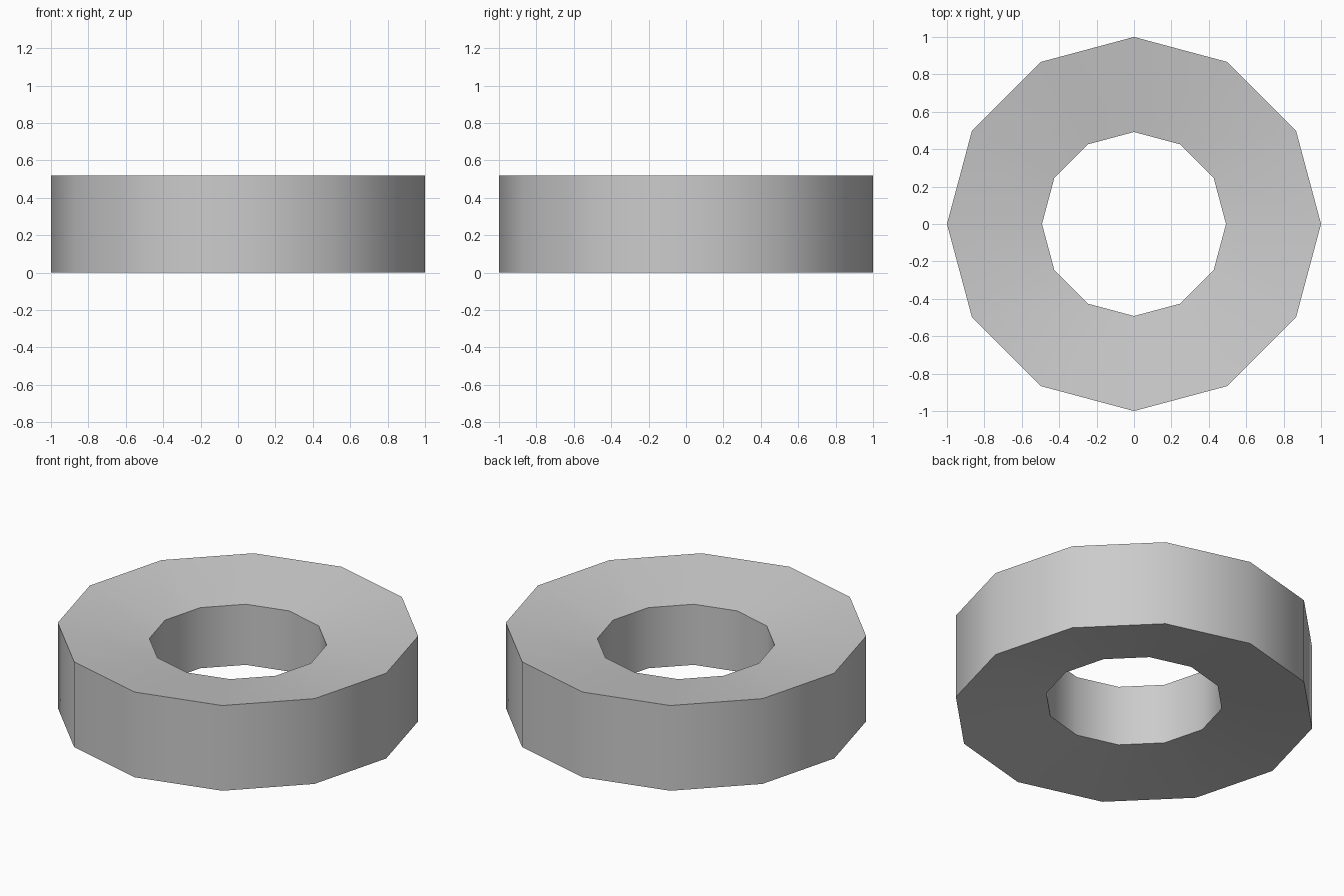
import bpy, bmesh
from math import sin, cos, pi, radians

if "Cube" in bpy.data.objects:
    bpy.data.objects.remove(bpy.data.objects["Cube"])

SIDES, OUTER, INNER, HEIGHT, DISH = 12, 1.0, 0.492, 0.52, 0.075

# Twelve-sided ring: the section tapers towards the hole, dishing both faces
bm = bmesh.new()
section = [(OUTER, 0), (OUTER, HEIGHT), (INNER, HEIGHT - DISH), (INNER, DISH)]
rings = []
for i in range(SIDES):
    a = 2 * pi * i / SIDES
    rings.append([bm.verts.new((r * cos(a), r * sin(a), z)) for r, z in section])
for i in range(SIDES):
    p, q = rings[i], rings[(i + 1) % SIDES]
    for j in range(4):
        k = (j + 1) % 4
        bm.faces.new((p[j], q[j], q[k], p[k]))
bmesh.ops.recalc_face_normals(bm, faces=bm.faces)

mesh = bpy.data.meshes.new("ring")
bm.to_mesh(mesh)
bm.free()
ring = bpy.data.objects.new("ring", mesh)
bpy.context.collection.objects.link(ring)

# Smooth walls, sharp rims
bpy.context.view_layer.objects.active = ring
ring.select_set(True)
bpy.ops.object.shade_smooth_by_angle(angle=radians(40))
